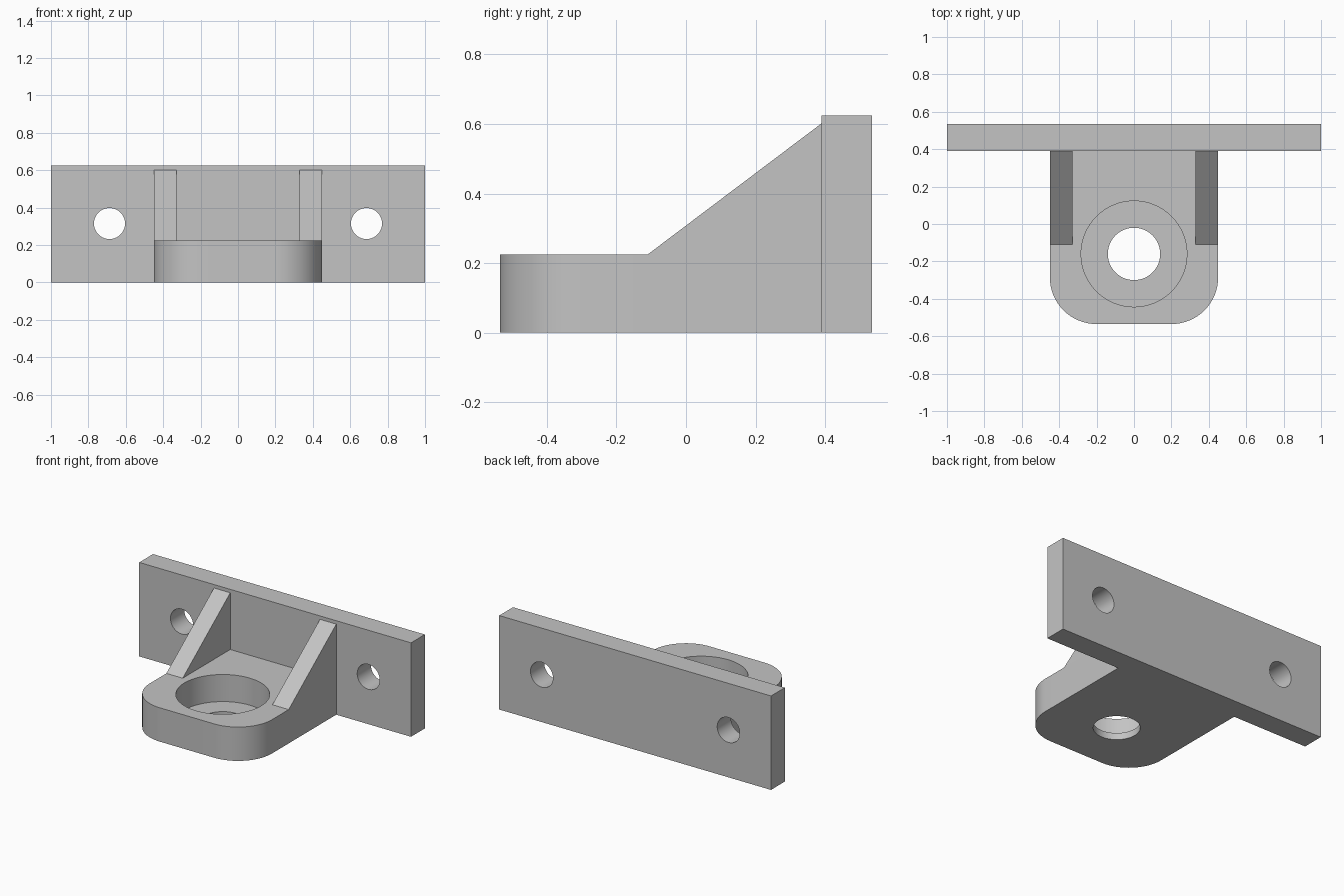
import bpy
import bmesh
from math import cos, sin, pi, radians

if "Cube" in bpy.data.objects:
    bpy.data.objects.remove(bpy.data.objects["Cube"], do_unlink=True)

grey = bpy.data.materials.new("plain grey")
grey.use_nodes = True
grey.diffuse_color = (0.55, 0.55, 0.55, 1)
grey.node_tree.nodes["Principled BSDF"].inputs["Base Color"].default_value = grey.diffuse_color

# Main sizes
BACK, WALL = 0.535, 0.39
HALF, BASE_TOP, WALL_TOP = 0.45, 0.225, 0.625
CORNER = 0.25
BORE_Y, BORE_FLOOR = -0.16, 0.045


def prism(name, outline, offset):
    """Extrude a closed outline of 3D points along an offset."""
    bm = bmesh.new()
    face = bm.faces.new([bm.verts.new(p) for p in outline])
    result = bmesh.ops.extrude_face_region(bm, geom=[face])
    moved = [g for g in result["geom"] if isinstance(g, bmesh.types.BMVert)]
    bmesh.ops.translate(bm, verts=moved, vec=offset)
    if face.is_valid and len(bm.faces) < len(outline) + 2:
        bm.faces.new(face.verts)
    bmesh.ops.recalc_face_normals(bm, faces=bm.faces)
    mesh = bpy.data.meshes.new(name)
    bm.to_mesh(mesh)
    bm.free()
    mesh.materials.append(grey)
    obj = bpy.data.objects.new(name, mesh)
    bpy.context.collection.objects.link(obj)
    return obj


def drill(target, radius, depth, location, rotation=(0, 0, 0)):
    """Cut a round hole centred on a location."""
    bpy.ops.mesh.primitive_cylinder_add(vertices=64, radius=radius, depth=depth,
                                        location=location, rotation=rotation)
    cutter = bpy.context.object
    cutter.hide_render = True
    cutter.data.materials.append(grey)
    cut = target.modifiers.new("hole", "BOOLEAN")
    cut.operation = "DIFFERENCE"
    cut.solver = "EXACT"
    cut.object = cutter
    activate(target)
    bpy.ops.object.modifier_apply(modifier=cut.name)
    bpy.data.objects.remove(cutter, do_unlink=True)


def activate(obj):
    bpy.ops.object.select_all(action="DESELECT")
    obj.select_set(True)
    bpy.context.view_layer.objects.active = obj


# Upright mounting plate with two screw holes
plate = prism("mounting_plate",
              [(-1, WALL, 0), (1, WALL, 0), (1, WALL, WALL_TOP), (-1, WALL, WALL_TOP)],
              (0, BACK - WALL, 0))
for side in (-1, 1):
    drill(plate, 0.083, 1, (side * 0.687, BACK, 0.315), (radians(90), 0, 0))

# Base with rounded front corners and a stepped bore
outline = [(HALF, WALL, 0), (-HALF, WALL, 0)]
for side, start in ((-1, pi), (1, 1.5 * pi)):
    for i in range(17):
        a = start + i * pi / 32
        outline.append((side * (HALF - CORNER) + CORNER * cos(a),
                        -BACK + CORNER + CORNER * sin(a), 0))
base = prism("base", outline, (0, 0, BASE_TOP))
drill(base, 0.283, 1, (0, BORE_Y, BORE_FLOOR + 0.5))
drill(base, 0.14, 1, (0, BORE_Y, 0))

# Sloping side ribs
for side, name in ((1, "left_rib"), (-1, "right_rib")):
    x = side * HALF
    prism(name, [(x, -0.11, BASE_TOP), (x, WALL, BASE_TOP), (x, WALL, 0.602)],
          (-side * 0.12, 0, 0))

# Smooth the round surfaces, keep the machined edges
for obj in (plate, base):
    activate(obj)
    bpy.ops.object.shade_smooth_by_angle(angle=radians(30))
